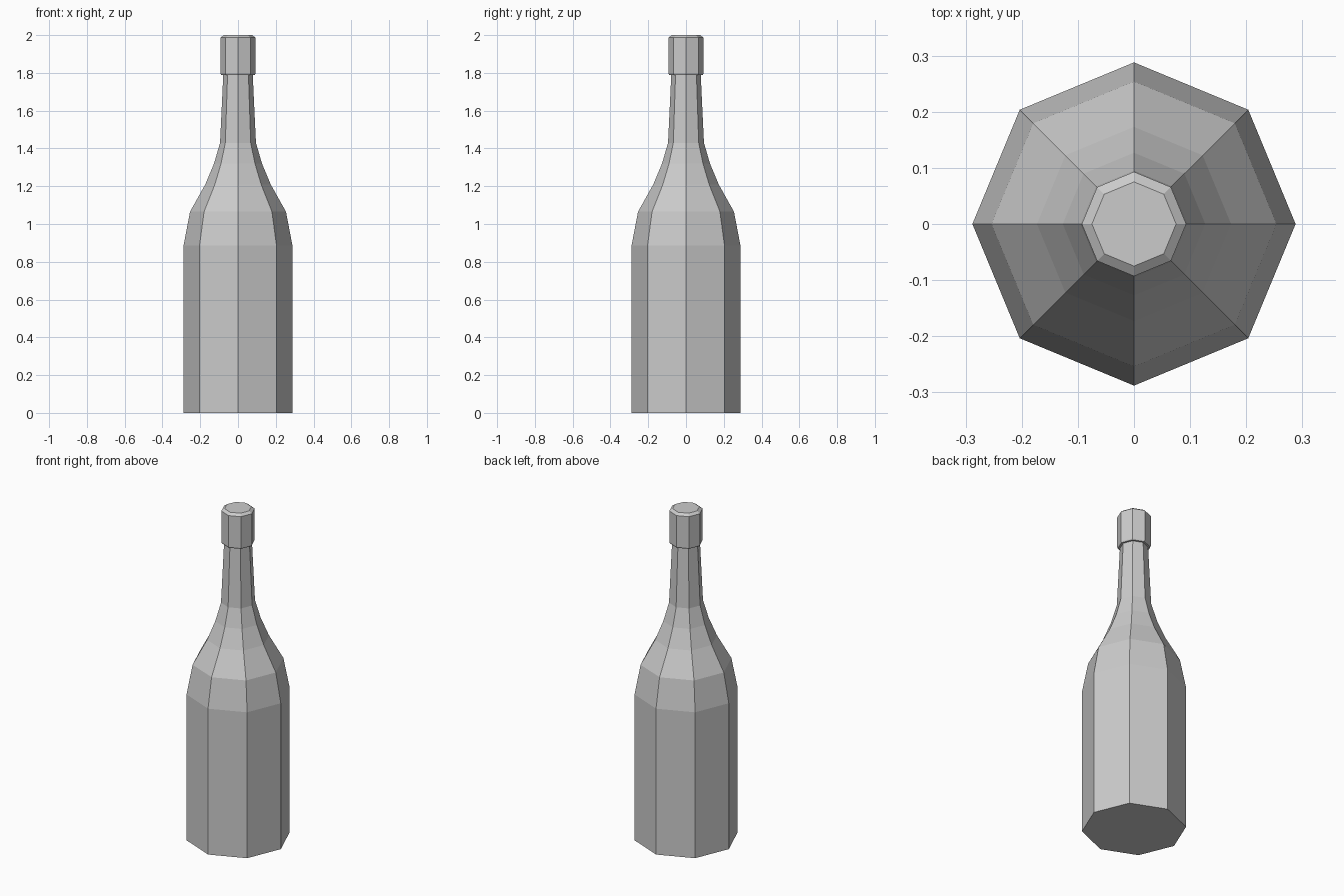
import bpy, bmesh, math

if "Cube" in bpy.data.objects:
    bpy.data.objects.remove(bpy.data.objects["Cube"])

SIDES = 8


def lathe(name, profile):
    """Revolve (radius, height) points into a closed flat-faced solid."""
    bm = bmesh.new()
    rings = []
    for r, z in profile:
        rings.append([bm.verts.new((r * math.cos(2 * math.pi * i / SIDES),
                                    r * math.sin(2 * math.pi * i / SIDES), z))
                      for i in range(SIDES)])
    for a, b in zip(rings, rings[1:]):
        for i in range(SIDES):
            j = (i + 1) % SIDES
            bm.faces.new((a[i], a[j], b[j], b[i]))
    bm.faces.new(rings[0][::-1])
    bm.faces.new(rings[-1])
    mesh = bpy.data.meshes.new(name)
    bm.to_mesh(mesh)
    bm.free()
    obj = bpy.data.objects.new(name, mesh)
    bpy.context.collection.objects.link(obj)
    return obj


# Bottle from base to lip: body, shoulder, neck, then the octagonal cap
lathe("bottle", [
    (0.288, 0.0), (0.288, 0.887),                    # body
    (0.254, 1.065), (0.173, 1.21), (0.127, 1.32),    # shoulder
    (0.095, 1.43), (0.078, 1.79),                    # neck
    (0.090, 1.79), (0.093, 1.797),                   # cap underside
    (0.093, 1.987), (0.075, 2.0),                    # cap side and chamfer
])
